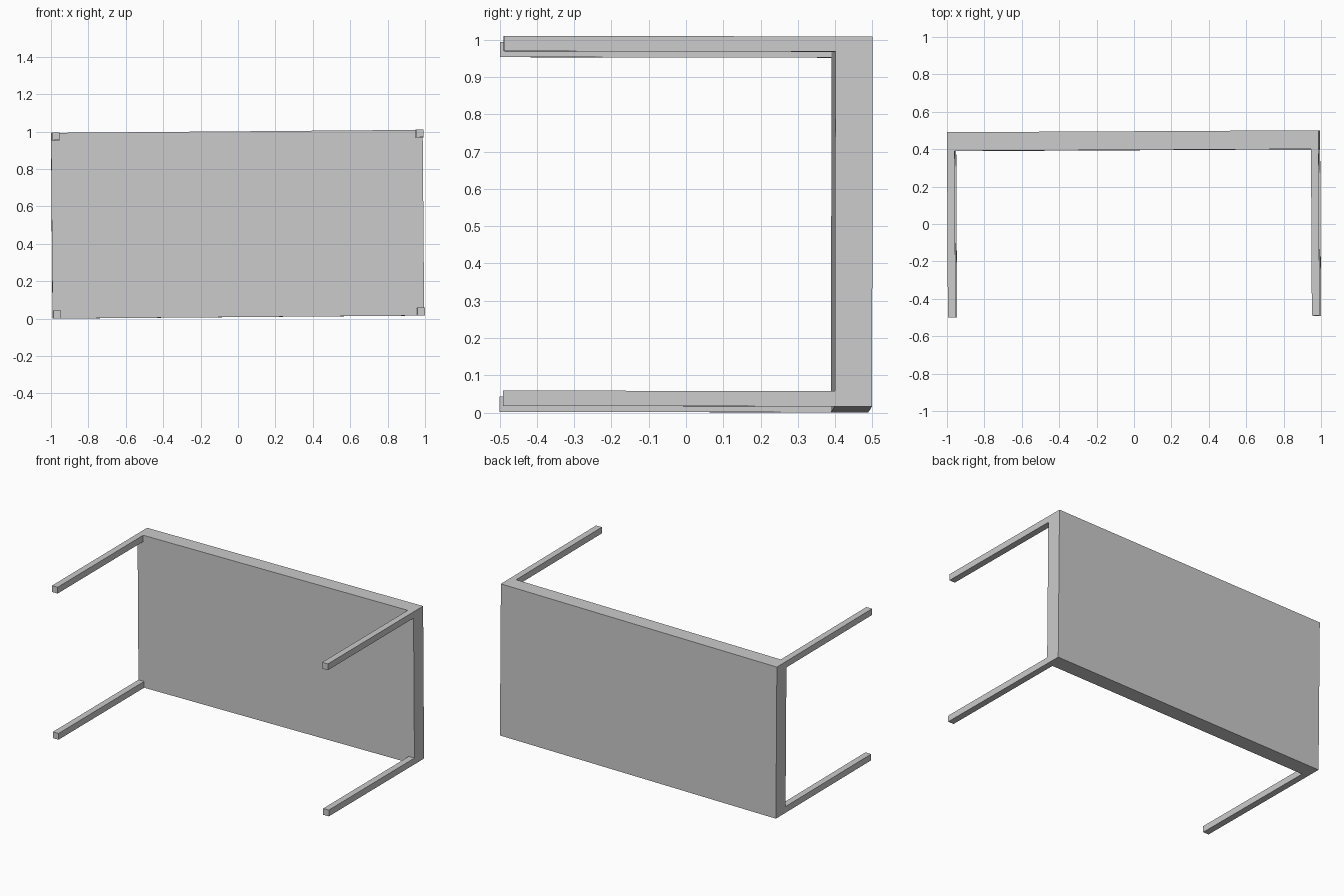
import bpy
import bmesh
from math import radians
from mathutils import Euler, Matrix, Vector

if "Cube" in bpy.data.objects:
    bpy.data.objects.remove(bpy.data.objects["Cube"])

# Overall size of the table lying on its side, before the slight tilt
WIDTH, DEPTH, HEIGHT = 1.987, 0.99, 0.993
THICK = 0.1
LEG = 0.041

# The whole table leans a fraction of a degree and rests on one edge
tilt = Euler((radians(-0.1), radians(-0.47), radians(0.3))).to_matrix().to_4x4()
corners = [tilt @ Vector((x * WIDTH, y * DEPTH, z * HEIGHT)) / 2
           for x in (-1, 1) for y in (-1, 1) for z in (-1, 1)]
lift = -min(c.z for c in corners)
pose = Matrix.Translation((0, 0, lift)) @ tilt


def box(name, size, centre):
    bm = bmesh.new()
    bmesh.ops.create_cube(bm, size=1)
    bmesh.ops.scale(bm, vec=size, verts=bm.verts)
    bmesh.ops.translate(bm, vec=centre, verts=bm.verts)
    mesh = bpy.data.meshes.new(name)
    bm.to_mesh(mesh)
    bm.free()
    obj = bpy.data.objects.new(name, mesh)
    bpy.context.collection.objects.link(obj)
    obj.matrix_world = pose
    return obj


# Table top standing upright at the back
box("table_top", (WIDTH, THICK, HEIGHT), (0, (DEPTH - THICK) / 2, 0))

# Four square legs pointing forward, flush with the corners
for side, sx in (("left", 1), ("right", -1)):
    for level, sz in (("upper", 1), ("lower", -1)):
        box(f"{level}_{side}_leg", (LEG, DEPTH - THICK, LEG),
            (sx * (WIDTH - LEG) / 2, -THICK / 2, sz * (HEIGHT - LEG) / 2))
